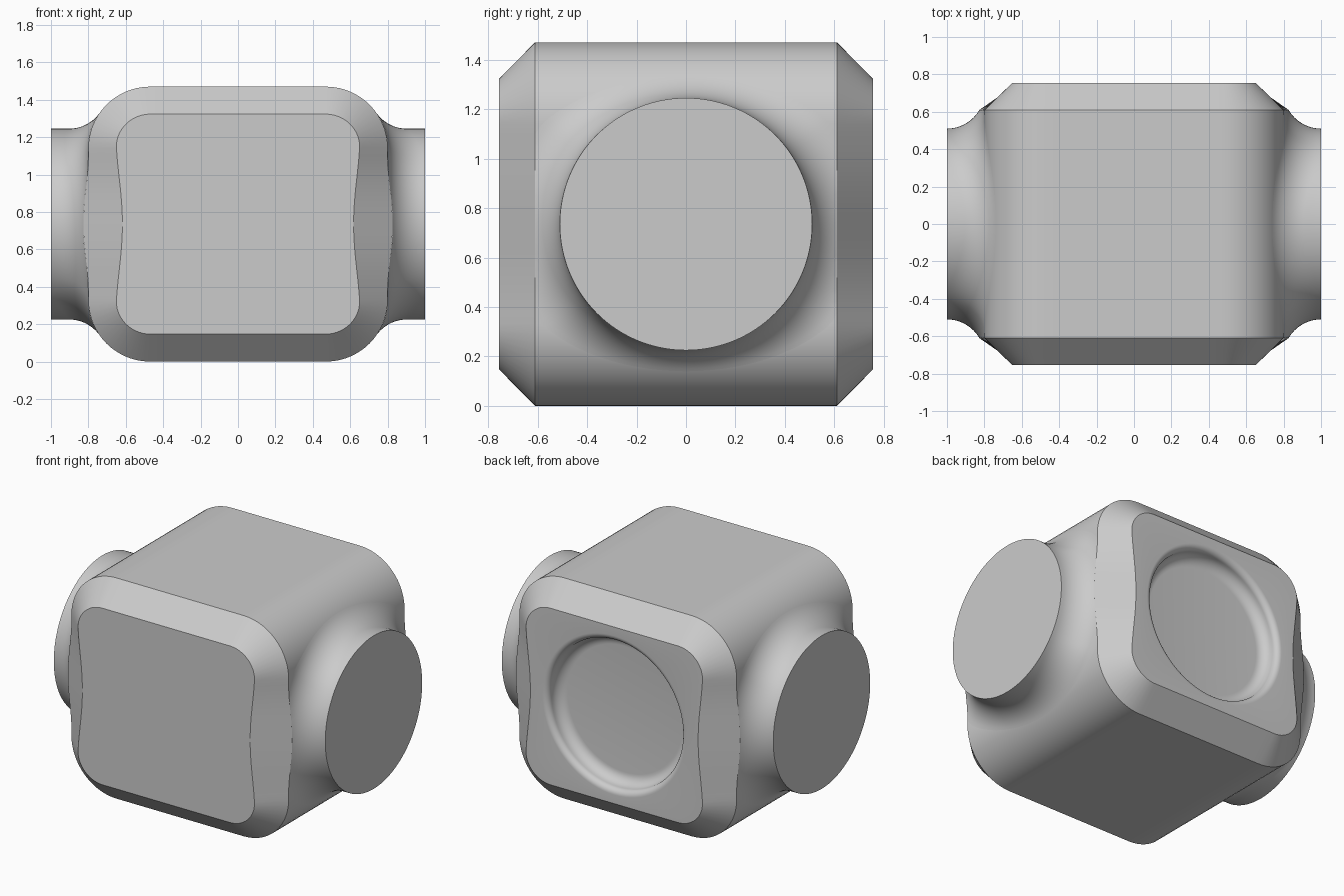
import bpy, bmesh
from math import sin, cos, pi, sqrt, radians
from mathutils import Vector

if "Cube" in bpy.data.objects:
    bpy.data.objects.remove(bpy.data.objects["Cube"])

CX, CZ, CORNER = 0.47, 0.405, 0.33      # corner centres and radius of the body
MID = CZ + CORNER                       # height of the middle axis
Y_SIDE, Y_FACE, BEVEL = 0.61, 0.755, 0.147
BOSS, FILLET = 0.51, 0.2                # boss radius and its blend radius

grey = bpy.data.materials.new("light_grey")
grey.use_nodes = True
colour = (0.6, 0.6, 0.6, 1)
grey.diffuse_color = colour
grey.node_tree.nodes["Principled BSDF"].inputs["Base Color"].default_value = colour


def finish(bm, name):
    bmesh.ops.recalc_face_normals(bm, faces=bm.faces)
    mesh = bpy.data.meshes.new(name)
    bm.to_mesh(mesh)
    bm.free()
    mesh.materials.append(grey)
    obj = bpy.data.objects.new(name, mesh)
    bpy.context.collection.objects.link(obj)
    bpy.ops.object.select_all(action='DESELECT')
    obj.select_set(True)
    bpy.context.view_layer.objects.active = obj
    bpy.ops.object.shade_smooth_by_angle(angle=radians(30))
    return obj


def loft(bm, rings):
    loops = [[bm.verts.new(p) for p in ring] for ring in rings]
    for a, b in zip(loops, loops[1:]):
        for i in range(len(a)):
            j = (i + 1) % len(a)
            bm.faces.new((a[i], a[j], b[j], b[i]))
    return loops


def outline(radius, arc=14, flat=20):
    """Rounded rectangle with evenly divided flats."""
    arcs = []
    for k, (sx, sz) in enumerate(((1, 1), (-1, 1), (-1, -1), (1, -1))):
        angles = [(k + i / arc) * pi / 2 for i in range(arc + 1)]
        arcs.append([Vector((sx * CX + radius * cos(a), sz * CZ + radius * sin(a)))
                     for a in angles])
    points = []
    for k in range(4):
        points += arcs[k]
        start, end = arcs[k][-1], arcs[(k + 1) % 4][0]
        points += [start.lerp(end, i / flat) for i in range(1, flat)]
    return points


def bulged(p):
    """Side edge pushed out by the boss blend."""
    gap = BOSS + FILLET - sqrt(Y_SIDE ** 2 + p.y ** 2)
    if gap <= 0 or abs(p.x) < CX + CORNER - 0.01:
        return p
    push = FILLET - sqrt(FILLET ** 2 - gap ** 2)
    return Vector((p.x + (push if p.x > 0 else -push), p.y))


def waisted(p):
    """Face edge drawn in beside the boss."""
    if abs(p.x) <= CX or abs(p.y) > 0.5:
        return p
    pull = 0.035 * cos(pi * p.y) ** 2
    return Vector((p.x - (pull if p.x > 0 else -pull), p.y))


def at_depth(points, y):
    return [(p.x, y, p.y + MID) for p in points]


# Body with bevelled ends and a round dished recess in the back
outer = [bulged(p) for p in outline(CORNER)]
inner = [waisted(p) for p in outline(CORNER - BEVEL)]
rings = [at_depth(inner, -Y_FACE), at_depth(outer, -Y_SIDE),
         at_depth(outer, Y_SIDE), at_depth(inner, Y_FACE)]
LIP, COVE, WALL = 0.04, 0.07, 0.49
steps = [i / 8 * pi / 2 for i in range(9)]
dish = [(WALL + LIP - LIP * sin(a), LIP - LIP * cos(a)) for a in steps]
dish += [(WALL - COVE + COVE * cos(a), LIP + COVE * sin(a)) for a in steps[1:]]
for r, depth in dish:
    rings.append(at_depth([p.normalized() * r for p in inner], Y_FACE - depth))
bm = bmesh.new()
loops = loft(bm, rings)
bm.faces.new(loops[0])
bm.faces.new(loops[-1])
finish(bm, "body")


# Round side bosses, blended into the body by a rolled fillet
def boss(name, side, segments=128, rows=14):
    rings = [[] for _ in range(rows + 2)]
    for i in range(segments):
        a = 2 * pi * i / segments
        out = Vector((0, cos(a), sin(a)))
        centre = out * (BOSS + FILLET)
        over = max(abs(centre.z) - CZ, 0)
        reach = CORNER + FILLET
        centre.x = CX + sqrt(reach ** 2 - over ** 2)
        normal = Vector((centre.x - CX, 0, over if centre.z > 0 else -over)) / reach
        profile = [centre + FILLET * (-normal).slerp(-out, t / rows)
                   for t in range(rows + 1)]
        profile.append(out * BOSS + Vector((1.0001, 0, 0)))
        for ring, p in zip(rings, profile):
            ring.append((side * p.x, p.y, p.z + MID))
    bm = bmesh.new()
    loops = loft(bm, rings)
    bm.faces.new(loops[-1])
    # Trim where the blend would pass the bevel
    for s in (1, -1):
        bmesh.ops.bisect_plane(bm, geom=bm.verts[:] + bm.edges[:] + bm.faces[:],
                               plane_co=(0, s * Y_SIDE, 0), plane_no=(0, s, 0),
                               clear_outer=True)
    bmesh.ops.remove_doubles(bm, verts=bm.verts, dist=0.0005)
    finish(bm, name)


boss("left_boss", 1)
boss("right_boss", -1)
